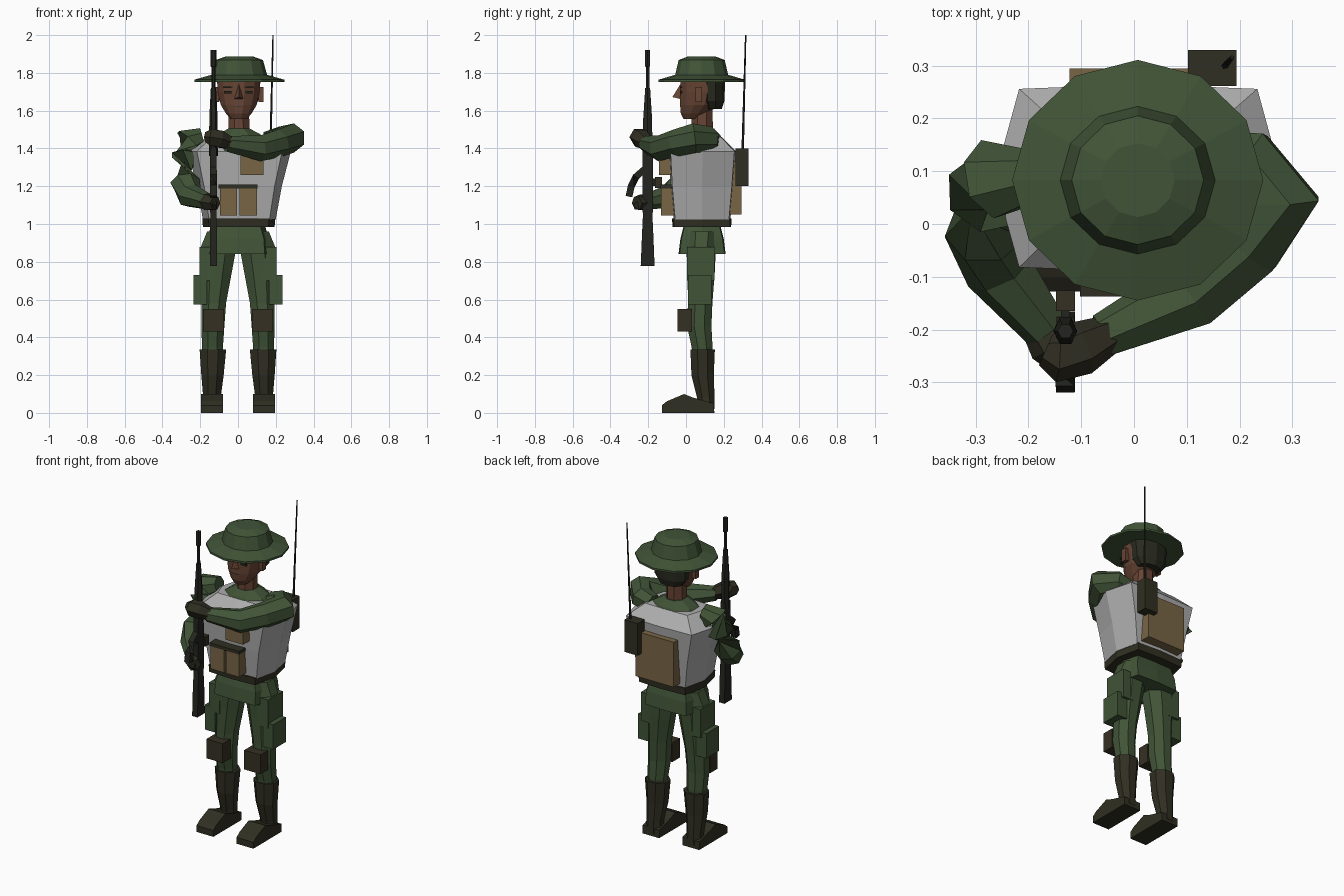
import bpy, bmesh, math
from mathutils import Vector

def mat(name, r, g, b):
    m = bpy.data.materials.new(name)
    m.diffuse_color = (r, g, b, 1)
    return m

GREEN = mat("uniform green", .052, .088, .038)
GREY = mat("vest grey", .42, .42, .42)
TAN = mat("pouch tan", .19, .13, .06)
OLIVE = mat("dark olive", .030, .028, .016)
BROWN = mat("pad brown", .036, .030, .017)
SKIN = mat("skin", .135, .058, .034)
BLACK = mat("gun black", .017, .018, .013)
HAIR = mat("hair", .022, .024, .014)

def make(name, verts, faces, m):
    me = bpy.data.meshes.new(name)
    me.from_pydata([tuple(v) for v in verts], [], faces)
    bm = bmesh.new()
    bm.from_mesh(me)
    bmesh.ops.recalc_face_normals(bm, faces=bm.faces)
    bm.to_mesh(me)
    bm.free()
    me.materials.append(m)
    ob = bpy.data.objects.new(name, me)
    bpy.context.collection.objects.link(ob)
    return ob

def skin_rings(name, rings, m):
    n = len(rings[0])
    faces = [list(range(n))[::-1], [(len(rings) - 1) * n + i for i in range(n)]]
    for k in range(len(rings) - 1):
        for i in range(n):
            j = (i + 1) % n
            faces.append([k*n + i, k*n + j, (k+1)*n + j, (k+1)*n + i])
    return make(name, [v for r in rings for v in r], faces, m)

def circle(n, off=0.0):
    return [(math.cos(2*math.pi*(i+off)/n), math.sin(2*math.pi*(i+off)/n)) for i in range(n)]

def loft(name, rings, m, section=None):
    """Horizontal rings: (z, centre x, centre y, half width, half depth)."""
    section = section or circle(8, .5)
    return skin_rings(name, [[(cx + a*rx, cy + b*ry, z) for a, b in section]
                             for z, cx, cy, rx, ry in rings], m)

def tube(name, pts, m, n=6, off=0.0, flat=1.0):
    """Tube through (x, y, z, radius) points."""
    P = [Vector(p[:3]) for p in pts]
    rings = []
    for k, p in enumerate(P):
        t = Vector()
        if k: t += (p - P[k-1]).normalized()
        if k < len(P) - 1: t += (P[k+1] - p).normalized()
        t.normalize()
        up = Vector((0, 0, 1)) if abs(t.z) < .9 else Vector((0, 1, 0))
        u = t.cross(up).normalized()
        v = u.cross(t)
        rings.append([p + (u*a*flat + v*b) * pts[k][3] for a, b in circle(n, off)])
    return skin_rings(name, rings, m)

def box(name, x0, x1, y0, y1, z0, z1, m):
    return skin_rings(name, [[(x0, y0, z), (x1, y0, z), (x1, y1, z), (x0, y1, z)] for z in (z0, z1)], m)

def extrude_x(name, profile, x0, x1, m):
    return skin_rings(name, [[(x, y, z) for y, z in profile] for x in (x0, x1)], m)

CX, CY = .007, .083
SQUARE = [(1, 0), (.83, .95), (0, 1), (-.83, .95), (-1, 0), (-.83, -.95), (0, -1), (.83, -.95)]

# Hat: wide brim with a low crown
loft("hat", [(1.752, CX, CY, .238, .228), (1.764, CX, CY, .238, .228), (1.79, CX, CY, .147, .14),
             (1.868, CX, CY, .125, .122), (1.888, CX, CY, .07, .07)], GREEN, circle(12))

# Head, hair, ears, neck and face
head = loft("head", [(1.555, .004, .03, .045, .045), (1.585, .004, .045, .07, .075),
                     (1.63, .004, .07, .098, .105), (1.70, .004, .083, .115, .117),
                     (1.78, .004, .083, .118, .117)], SKIN, circle(12, .5))
loft("hair", [(1.61, .004, .14, .075, .05), (1.65, .004, .135, .108, .068),
              (1.77, .004, .133, .123, .075)], HAIR, circle(10, .5))
loft("neck", [(1.42, .005, .095, .065, .065), (1.50, .005, .085, .06, .062),
              (1.62, .005, .085, .058, .06)], SKIN)
make("nose", [(-.026, -.02, 1.66), (.034, -.02, 1.66), (.004, -.072, 1.672), (.004, -.03, 1.74)],
     [(0, 1, 2), (0, 2, 3), (1, 2, 3), (0, 1, 3)], SKIN)
for s in (-1, 1):
    box("ear", .004 + s*.105, .004 + s*.13, .05, .085, 1.645, 1.725, SKIN)
    box("eye", s*.055 - .018, s*.055 + .022, -.031, -.02, 1.69, 1.705, BLACK)
    box("eyebrow", s*.055 - .022, s*.055 + .026, -.031, -.02, 1.72, 1.728, HAIR)
box("mouth", -.02, .028, -.032, -.023, 1.622, 1.626, BROWN)

# Torso: armoured vest, shirt collar, belt and jacket skirt
loft("vest", [(1.025, .007, .085, .193, .15), (1.2, .007, .085, .225, .166),
              (1.385, .008, .087, .272, .178), (1.46, .007, .09, .175, .10)], GREY, SQUARE)
loft("shirt_collar", [(1.42, CX, .09, .20, .125), (1.47, CX, .09, .13, .10),
                      (1.505, .005, .088, .062, .066)], GREEN)
loft("belt", [(.985, .004, .084, .19, .155), (1.03, .004, .084, .193, .158)], OLIVE, SQUARE)
loft("jacket_skirt", [(.84, 0, .085, .17, .125), (.92, 0, .085, .165, .115), (1.0, 0, .085, .14, .095)],
     GREEN, SQUARE)

# Legs, boots, knee pads and thigh pockets
foot = [(-.128, 0), (-.128, .04), (-.10, .062), (-.01, .10), (.04, .08), (.148, .05), (.15, .0)]
for s in (-1, 1):
    loft("leg", [(.30, s*.135, .085, .056, .055), (.35, s*.135, .085, .06, .06),
                 (.46, s*.133, .07, .066, .07), (.58, s*.128, .075, .07, .07),
                 (.74, s*.115, .08, .088, .078), (.88, s*.102, .08, .102, .085),
                 (.96, s*.085, .085, .085, .09)], GREEN)
    loft("boot", [(.02, s*.138, .105, .056, .05), (.08, s*.138, .105, .05, .05),
                  (.20, s*.135, .088, .064, .064), (.335, s*.133, .088, .076, .07)], OLIVE)
    extrude_x("foot", foot, s*.138 - .058, s*.138 + .058, OLIVE)
    box("knee_pad", s*.13 - .056, s*.13 + .056, -.045, .03, .43, .55, BROWN)
    xs = sorted((s*.165, s*.235))
    box("thigh_pocket", xs[0], xs[1], .01, .135, .575, .73, GREEN)
    xs = sorted((s*.13, s*.205))
    box("hip_pocket", xs[0], xs[1], .005, .15, .70, .878, GREEN)

# Pouches on the front, pack and radio on the back
for x0 in (-.096, .008):
    box("front_pouch", x0, x0 + .092, -.132, -.05, 1.045, 1.19, TAN)
box("pouch_flap", -.102, .104, -.137, -.06, 1.188, 1.208, OLIVE)
box("chest_pouch", .012, .135, -.142, -.06, 1.26, 1.36, TAN)
box("back_pack", -.122, .14, .22, .295, 1.05, 1.33, TAN)
box("radio", .102, .194, .262, .33, 1.2, 1.4, OLIVE)
tube("antenna", [(.172, .30, 1.39, .007), (.186, .316, 2.0, .004)], BLACK, 5)

# Arms and gloved hands
tube("right_arm", [(-.19, .09, 1.46, .05), (-.265, .085, 1.44, .078), (-.275, .06, 1.36, .083),
                   (-.28, -.01, 1.22, .08), (-.255, -.085, 1.15, .068), (-.165, -.2, 1.12, .045)], GREEN, 7)
tube("left_arm", [(.15, .12, 1.43, .06), (.22, .115, 1.45, .068), (.278, .045, 1.455, .08),
                  (.215, -.04, 1.43, .075), (.11, -.135, 1.40, .07), (-.06, -.213, 1.425, .043)], GREEN, 7)
tube("right_hand", [(-.185, -.18, 1.12, .036), (-.155, -.225, 1.115, .048),
                    (-.12, -.26, 1.11, .038)], OLIVE, 6)
tube("left_hand", [(-.05, -.21, 1.43, .038), (-.10, -.235, 1.45, .052), (-.145, -.25, 1.46, .05),
                   (-.168, -.24, 1.46, .03)], OLIVE, 6)

# Rifle held upright
GX, GY = -.13, -.203
loft("rifle_barrel", [(1.55, GX, GY, .012, .012), (1.83, GX, GY, .01, .01), (1.835, GX, GY, .015, .015),
                      (1.92, GX, GY, .015, .015)], BLACK, circle(6))
loft("rifle_handguard", [(1.36, GX, GY, .023, .03), (1.56, GX, GY, .022, .027),
                         (1.72, GX, GY, .014, .015)], BLACK, circle(6))
loft("rifle_receiver", [(1.06, GX, GY, .024, .04), (1.40, GX, GY, .024, .038)], BLACK, circle(4, .5))
loft("rifle_stock", [(.778, GX, GY, .026, .052), (.95, GX, GY, .026, .042), (1.10, GX, GY, .022, .032)],
     BLACK, circle(4, .5))
tube("rifle_magazine", [(GX, -.22, 1.29, .024), (GX, -.265, 1.25, .026), (GX, -.29, 1.20, .026),
                        (GX, -.302, 1.145, .025)], BLACK, 4, .5)
tube("rifle_grip", [(GX, -.21, 1.14, .02), (GX, -.27, 1.09, .022)], BLACK, 4, .5)
box("rifle_sight", GX - .018, GX + .018, -.165, -.126, 1.19, 1.25, BROWN)
box("rifle_sight_mount", GX - .008, GX + .008, -.19, -.14, 1.2, 1.24, BLACK)
